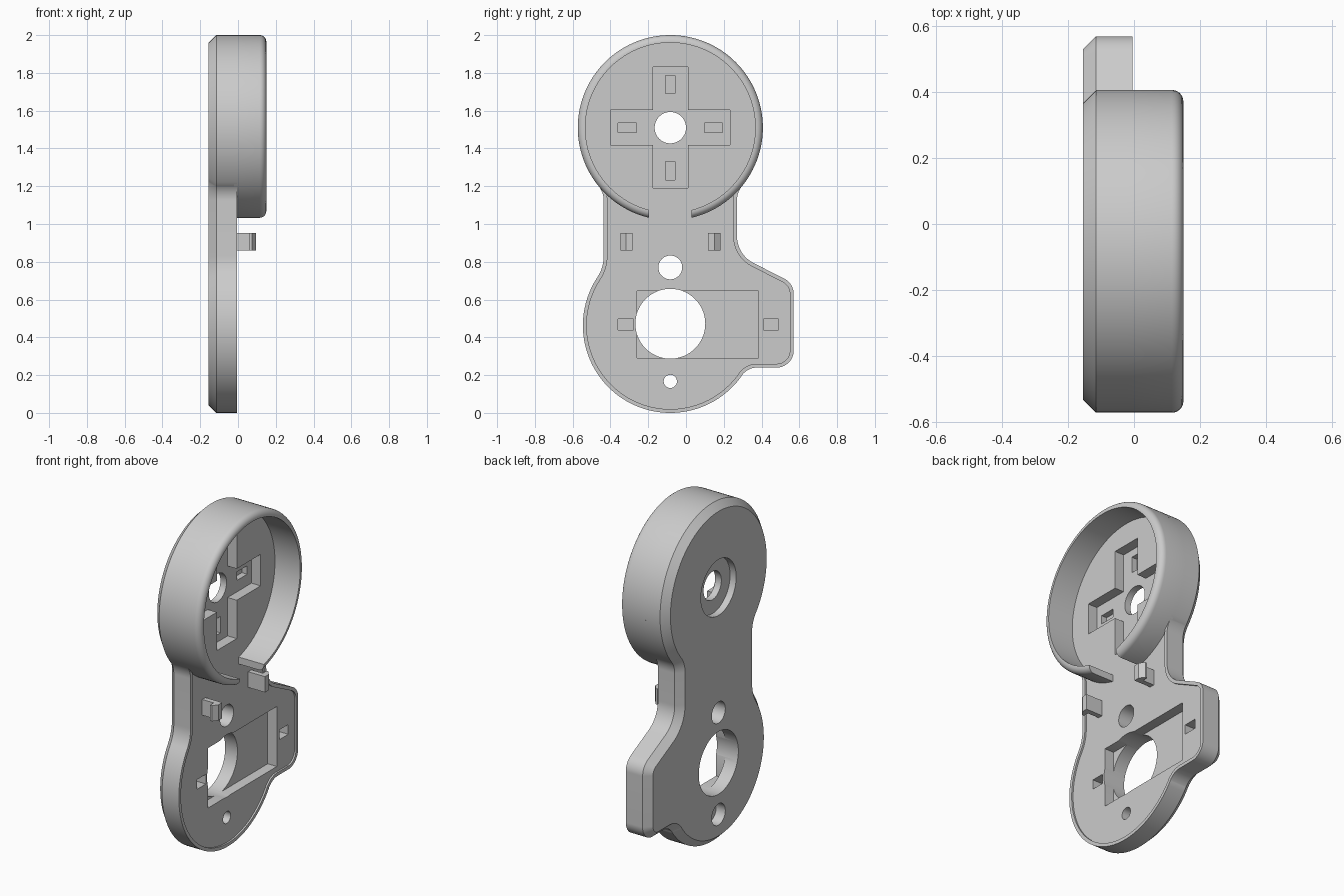
import bpy, bmesh
from math import radians, cos, sin, pi

if "Cube" in bpy.data.objects:
    bpy.data.objects.remove(bpy.data.objects["Cube"])

CY, UP, LOW = -0.083, 1.51, 0.463     # shared axis, upper and lower circle heights

# Plate outline in the y-z plane: (centre y, centre z, radius, start, end) in degrees;
# arcs that turn backwards are concave fillets, straight edges join arc ends
OUTLINE = [
    (CY, UP, 0.49, -39.1, 219.1),
    (-0.556, 1.125, 0.12, 39.1, 0),
    (-0.636, 0.829, 0.20, 0, -33.5),
    (CY, LOW, 0.463, 146.5, 324.7),
    (0.377, 0.14, 0.10, 144.7, 90),
    (0.48, 0.33, 0.09, -90, 0),
    (0.48, 0.63, 0.09, 0, 63),
    (0.43, 0.936, 0.16, 243, 180),
    (0.39, 1.125, 0.12, 180, 140.9),
]


def outline(inset):
    pts = []
    for cy, cz, r, a0, a1 in OUTLINE:
        n = max(6, int(abs(a1 - a0) / 3))
        rr = r - inset if a1 > a0 else r + inset
        for i in range(n + 1):
            a = radians(a0 + (a1 - a0) * i / n)
            pts.append((cy + rr * cos(a), cz + rr * sin(a)))
    return pts


def circle(cy, cz, r, n=64):
    return [(cy + r * cos(2 * pi * i / n), cz + r * sin(2 * pi * i / n)) for i in range(n)]


def rect(y0, y1, z0, z1):
    return [(y0, z0), (y1, z0), (y1, z1), (y0, z1)]


def loft(name, sections, closed=False):
    """Skin (x, points) loops; cap the ends, or join last to first when closed."""
    bm = bmesh.new()
    loops = [[bm.verts.new((x, y, z)) for y, z in pts] for x, pts in sections]
    pairs = list(zip(loops, loops[1:])) + ([(loops[-1], loops[0])] if closed else [])
    for a, b in pairs:
        for i in range(len(a)):
            j = (i + 1) % len(a)
            bm.faces.new((a[i], a[j], b[j], b[i]))
    if not closed:
        bm.faces.new(loops[0][::-1])
        bm.faces.new(loops[-1])
    bmesh.ops.remove_doubles(bm, verts=bm.verts, dist=1e-5)
    bmesh.ops.recalc_face_normals(bm, faces=bm.faces)
    me = bpy.data.meshes.new(name)
    bm.to_mesh(me)
    bm.free()
    ob = bpy.data.objects.new(name, me)
    bpy.context.collection.objects.link(ob)
    return ob


def activate(ob):
    bpy.ops.object.select_all(action='DESELECT')
    ob.select_set(True)
    bpy.context.view_layer.objects.active = ob


def cut(ob, pts, x0, x1):
    cutter = loft("cutter", [(x0, pts), (x1, pts)])
    cutter.hide_render = True
    m = ob.modifiers.new("cut", 'BOOLEAN')
    m.operation, m.solver, m.object = 'DIFFERENCE', 'EXACT', cutter
    activate(ob)
    bpy.ops.object.modifier_apply(modifier=m.name)
    bpy.data.objects.remove(cutter)


def smooth(ob):
    activate(ob)
    bpy.ops.object.shade_smooth_by_angle(angle=radians(30))


# Base plate: chamfered back, thin raised rim on the front
BACK, RIM, FLOOR = -0.155, -0.005, -0.015
plate = loft("base_plate", [(BACK, outline(0.04)), (-0.115, outline(0)), (RIM, outline(0)),
                            (RIM, outline(0.02)), (FLOOR, outline(0.02))])

# Front pockets: cross recess, rectangular recess and small slots
POCKET, DEEP = -0.075, -0.11
hy, hz, w = 0.316, 0.32, 0.093
cross = [(w, w), (w, hz), (-w, hz), (-w, w), (-hy, w), (-hy, -w),
         (-w, -w), (-w, -hz), (w, -hz), (w, -w), (hy, -w), (hy, w)]
cut(plate, [(CY + y, UP + z) for y, z in cross], POCKET, 0.1)
cut(plate, rect(-0.26, 0.385, 0.29, 0.645), POCKET, 0.1)
for s in (-1, 1):
    y, z = CY + s * 0.228, UP + s * 0.228
    cut(plate, rect(y - 0.048, y + 0.048, UP - 0.025, UP + 0.025), DEEP, 0.1)
    cut(plate, rect(CY - 0.025, CY + 0.025, z - 0.048, z + 0.048), DEEP, 0.1)
for y in (-0.32, 0.45):
    cut(plate, rect(y - 0.041, y + 0.041, 0.44, 0.497), POCKET, 0.1)

# Through holes and back counterbores
for z, r in ((UP, 0.083), (0.77, 0.063), (0.472, 0.185), (0.167, 0.035)):
    cut(plate, circle(CY, z, r), -0.3, 0.3)
cut(plate, circle(CY, UP, 0.165), -0.3, BACK + 0.04)
cut(plate, circle(CY, 0.167, 0.063), -0.3, BACK + 0.06)
smooth(plate)

# Collar wall around the upper circle, rounded front edge, open at the bottom
R, RND = 0.49, 0.035
profile = [(-0.02, 0.45), (-0.02, R)]
profile += [(0.15 - RND + RND * sin(a), R - RND + RND * cos(a))
            for a in (radians(15 * i) for i in range(7))]
profile += [(0.15, 0.45)]
collar = loft("collar_wall", [(x, circle(CY, UP, r, 120)) for x, r in profile], closed=True)
cut(collar, rect(-0.195, 0.028, 0.9, 1.3), -0.1, 0.3)
smooth(collar)

# Pair of snap clips with outward hooks
hook = [(0, -0.03), (0.03, -0.03), (0.03, 0.06), (0.065, 0.06),
        (0.065, 0.073), (0.035, 0.095), (0, 0.095)]
for side, s in (("left", -1), ("right", 1)):
    clip = loft("snap_clip_" + side, [(z, [(CY + s * (0.2 + u), x) for u, x in hook])
                                      for z in (0.86, 0.953)])
    for v in clip.data.vertices:      # loft axis becomes z
        v.co = (v.co.z, v.co.y, v.co.x)
    clip.data.flip_normals()
